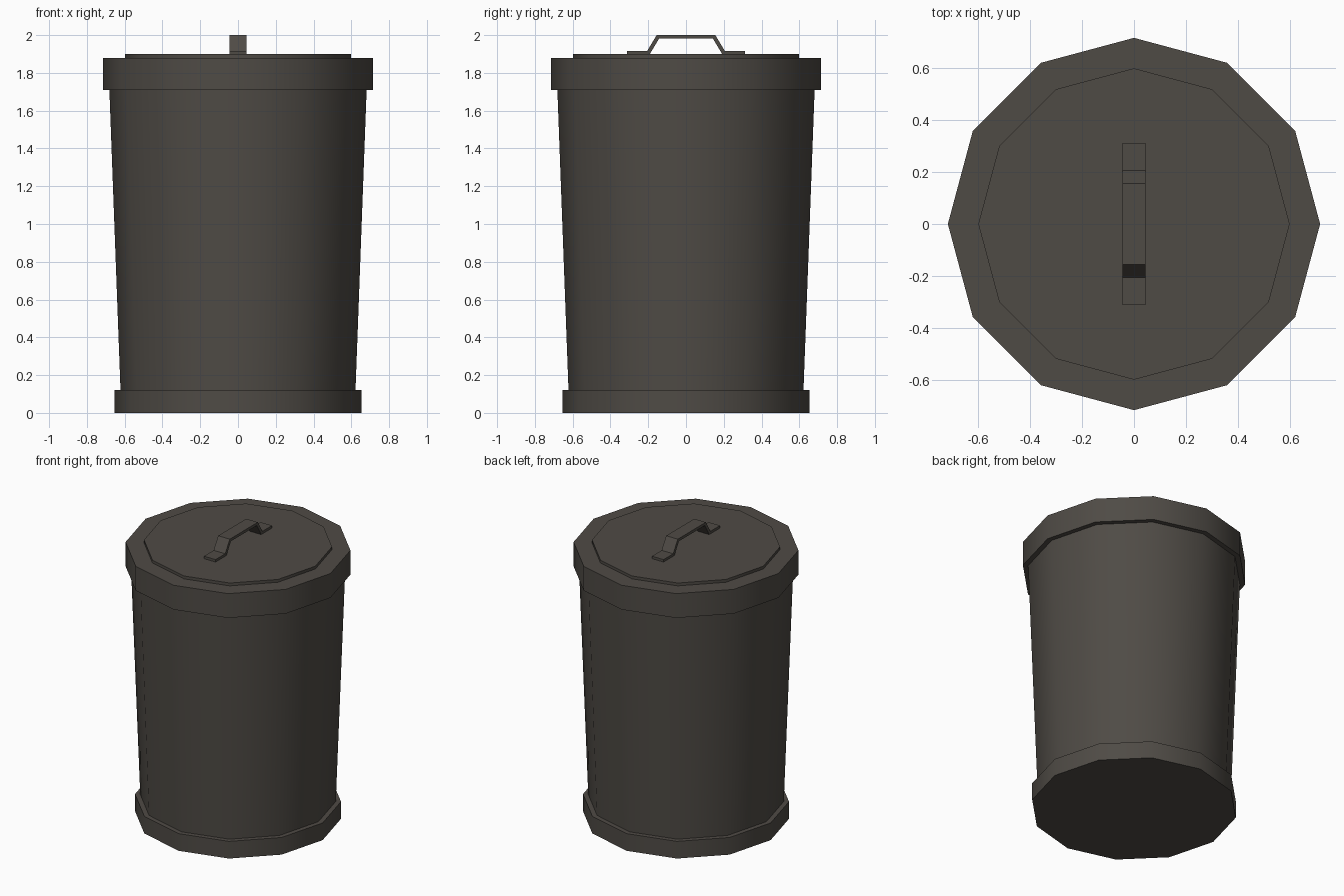
import bpy, bmesh, math

if "Cube" in bpy.data.objects:
    bpy.data.objects.remove(bpy.data.objects["Cube"])

metal = bpy.data.materials.new("dark grey brown metal")
metal.diffuse_color = (0.078, 0.070, 0.060, 1)
metal.use_nodes = True
metal.node_tree.nodes["Principled BSDF"].inputs["Base Color"].default_value = metal.diffuse_color
SIDES = 12


def finish(name, bm):
    bmesh.ops.recalc_face_normals(bm, faces=bm.faces[:])
    mesh = bpy.data.meshes.new(name)
    bm.to_mesh(mesh)
    bm.free()
    mesh.materials.append(metal)
    obj = bpy.data.objects.new(name, mesh)
    bpy.context.collection.objects.link(obj)
    bpy.ops.object.select_all(action='DESELECT')
    obj.select_set(True)
    bpy.context.view_layer.objects.active = obj
    bpy.ops.object.shade_smooth_by_angle(angle=math.radians(40))
    return obj


def lathe(name, profile):
    """Closed twelve-sided turned part from (radius, z) points."""
    bm = bmesh.new()
    rings = [[bm.verts.new((r * math.cos(i * math.tau / SIDES),
                            r * math.sin(i * math.tau / SIDES), z))
              for i in range(SIDES)] for r, z in profile]
    for a, b in zip(rings, rings[1:]):
        for i in range(SIDES):
            j = (i + 1) % SIDES
            bm.faces.new((a[i], a[j], b[j], b[i]))
    bm.faces.new(rings[0])
    bm.faces.new(rings[-1])
    return finish(name, bm)


# Can: base band and tapered wall
lathe("can_body", [(0.655, 0), (0.655, 0.12), (0.622, 0.12), (0.681, 1.71)])

# Lid: overhanging rim and raised centre disc
lathe("lid", [(0.715, 1.71), (0.715, 1.88), (0.598, 1.88), (0.598, 1.90)])

# Handle: bent strip standing on the lid, mirrored front to back
upper = [(0.312, 1.917), (0.205, 1.917), (0.155, 2.0)]
lower = [(0.312, 1.899), (0.192, 1.899), (0.143, 1.981)]
upper += [(-y, z) for y, z in reversed(upper)]
lower += [(-y, z) for y, z in reversed(lower)]
bm = bmesh.new()
rows = [[bm.verts.new((x, y, z)) for x, (y, z) in
         ((-0.045, u), (0.045, u), (0.045, l), (-0.045, l))]
        for u, l in zip(upper, lower)]
for a, b in zip(rows, rows[1:]):
    for i in range(4):
        j = (i + 1) % 4
        bm.faces.new((a[i], a[j], b[j], b[i]))
bm.faces.new(rows[0])
bm.faces.new(rows[-1])
finish("lid_handle", bm)
